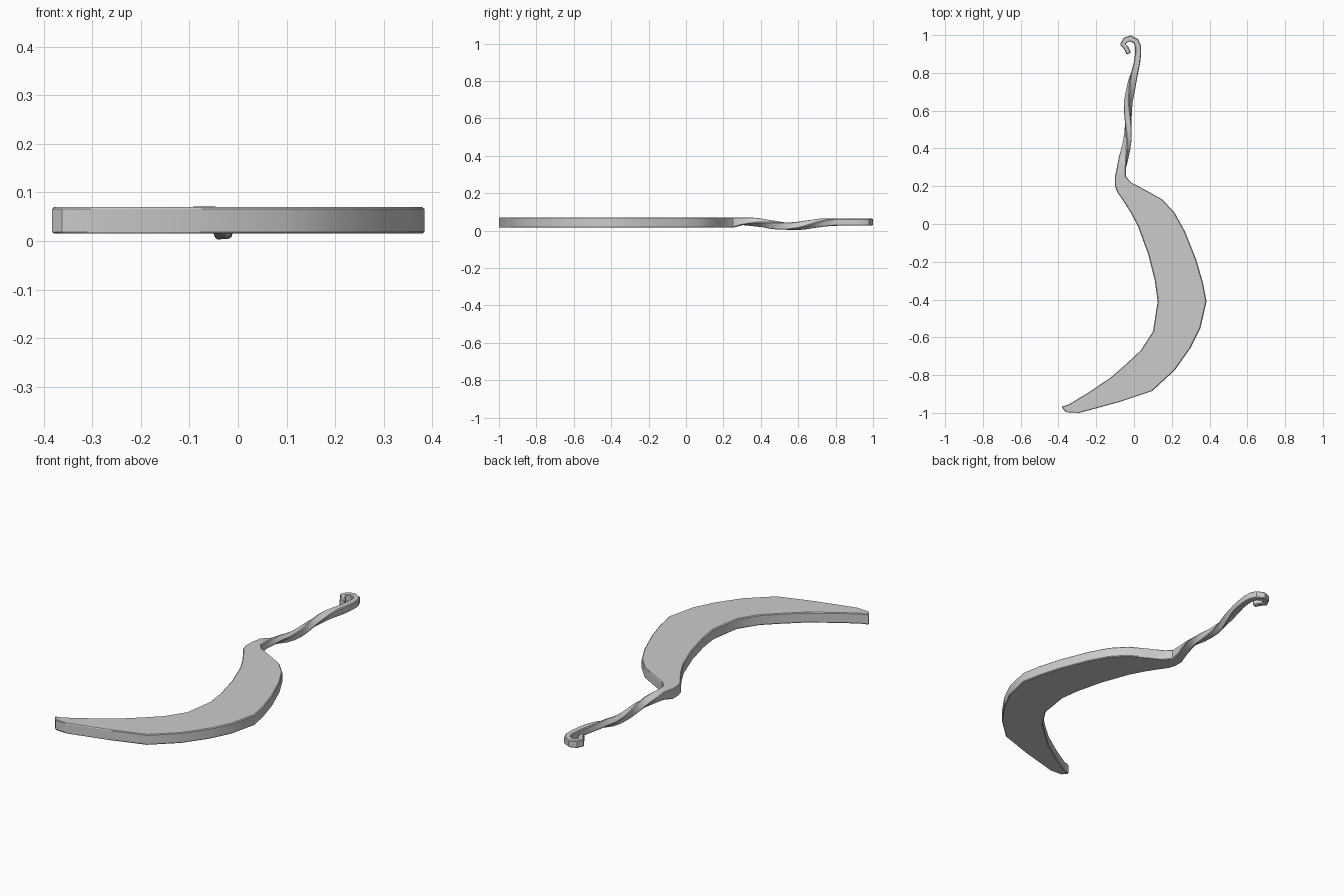
import bpy, bmesh, math
from mathutils import Vector

# Blade outline as (inner edge, outer edge) pairs, from tip to neck
blade = [
    (-0.385, -0.968, -0.362, -0.996), (-0.345, -0.955, -0.29, -1.0),
    (-0.23, -0.885, -0.08, -0.943), (-0.12, -0.81, 0.095, -0.885),
    (-0.04, -0.74, 0.215, -0.775), (0.035, -0.67, 0.30, -0.655),
    (0.10, -0.57, 0.352, -0.55), (0.125, -0.41, 0.384, -0.41),
    (0.11, -0.30, 0.365, -0.31), (0.075, -0.16, 0.33, -0.19),
    (0.02, -0.01, 0.27, -0.04), (-0.02, 0.065, 0.215, 0.06),
    (-0.055, 0.12, 0.15, 0.13), (-0.09, 0.17, 0.06, 0.18),
    (-0.101, 0.205, -0.015, 0.22), (-0.101, 0.25, -0.042, 0.25),
]

# Handle centreline: x, y, z, width, height, roll in degrees
handle = [
    (-0.066, 0.30, 0.050, 0.048, 0.042, 0), (-0.055, 0.35, 0.047, 0.044, 0.036, 20),
    (-0.043, 0.40, 0.042, 0.042, 0.032, 42), (-0.034, 0.45, 0.033, 0.040, 0.032, 62),
    (-0.031, 0.50, 0.026, 0.040, 0.032, 80), (-0.031, 0.55, 0.023, 0.038, 0.034, 95),
    (-0.032, 0.60, 0.025, 0.038, 0.034, 110), (-0.030, 0.65, 0.031, 0.038, 0.036, 127),
    (-0.020, 0.70, 0.039, 0.038, 0.036, 145), (-0.010, 0.75, 0.044, 0.038, 0.036, 162),
    (0.003, 0.80, 0.045, 0.036, 0.038, 178), (0.015, 0.85, 0.045, 0.034, 0.038, 180),
    (0.022, 0.90, 0.045, 0.032, 0.038, 180), (0.022, 0.94, 0.045, 0.032, 0.038, 180),
    (0.010, 0.968, 0.045, 0.032, 0.038, 180), (-0.020, 0.983, 0.045, 0.032, 0.038, 180),
    (-0.046, 0.972, 0.045, 0.032, 0.038, 180), (-0.060, 0.952, 0.045, 0.028, 0.038, 180),
    (-0.042, 0.933, 0.045, 0.026, 0.038, 180), (-0.027, 0.902, 0.045, 0.026, 0.038, 180),
]

bm = bmesh.new()
rings = []

# Flat blade sections
for ix, iy, ox, oy in blade:
    rings.append([bm.verts.new(p) for p in
                  ((ix, iy, 0.015), (ox, oy, 0.015), (ox, oy, 0.07), (ix, iy, 0.07))])

# Twisted handle sections ending in the hook
for i, (x, y, z, w, h, roll) in enumerate(handle):
    a, b = handle[max(i - 1, 0)], handle[min(i + 1, len(handle) - 1)]
    t = Vector((b[0] - a[0], b[1] - a[1], 0)).normalized()
    side, up = Vector((t.y, -t.x, 0)), Vector((0, 0, 1))
    r = math.radians(roll)
    u = side * math.cos(r) + up * math.sin(r)
    v = up * math.cos(r) - side * math.sin(r)
    c = Vector((x, y, z))
    rings.append([bm.verts.new(c + u * su * w / 2 + v * sv * h / 2)
                  for su, sv in ((-1, -1), (1, -1), (1, 1), (-1, 1))])

# Skin the sections and close both ends
for a, b in zip(rings, rings[1:]):
    for k in range(4):
        n = (k + 1) % 4
        bm.faces.new((a[k], a[n], b[n], b[k]))
bm.faces.new(rings[0])
bm.faces.new(rings[-1])
bmesh.ops.recalc_face_normals(bm, faces=bm.faces)

mesh = bpy.data.meshes.new("sickle")
bm.to_mesh(mesh)
bm.free()
sickle = bpy.data.objects.new("sickle", mesh)
bpy.context.collection.objects.link(sickle)

# Slightly softened edges
bevel = sickle.modifiers.new("edge_bevel", 'BEVEL')
bevel.width = 0.004
bevel.segments = 1
bevel.limit_method = 'ANGLE'
bevel.angle_limit = math.radians(55)

bpy.context.view_layer.objects.active = sickle
sickle.select_set(True)
bpy.ops.object.shade_smooth_by_angle(angle=math.radians(30))
